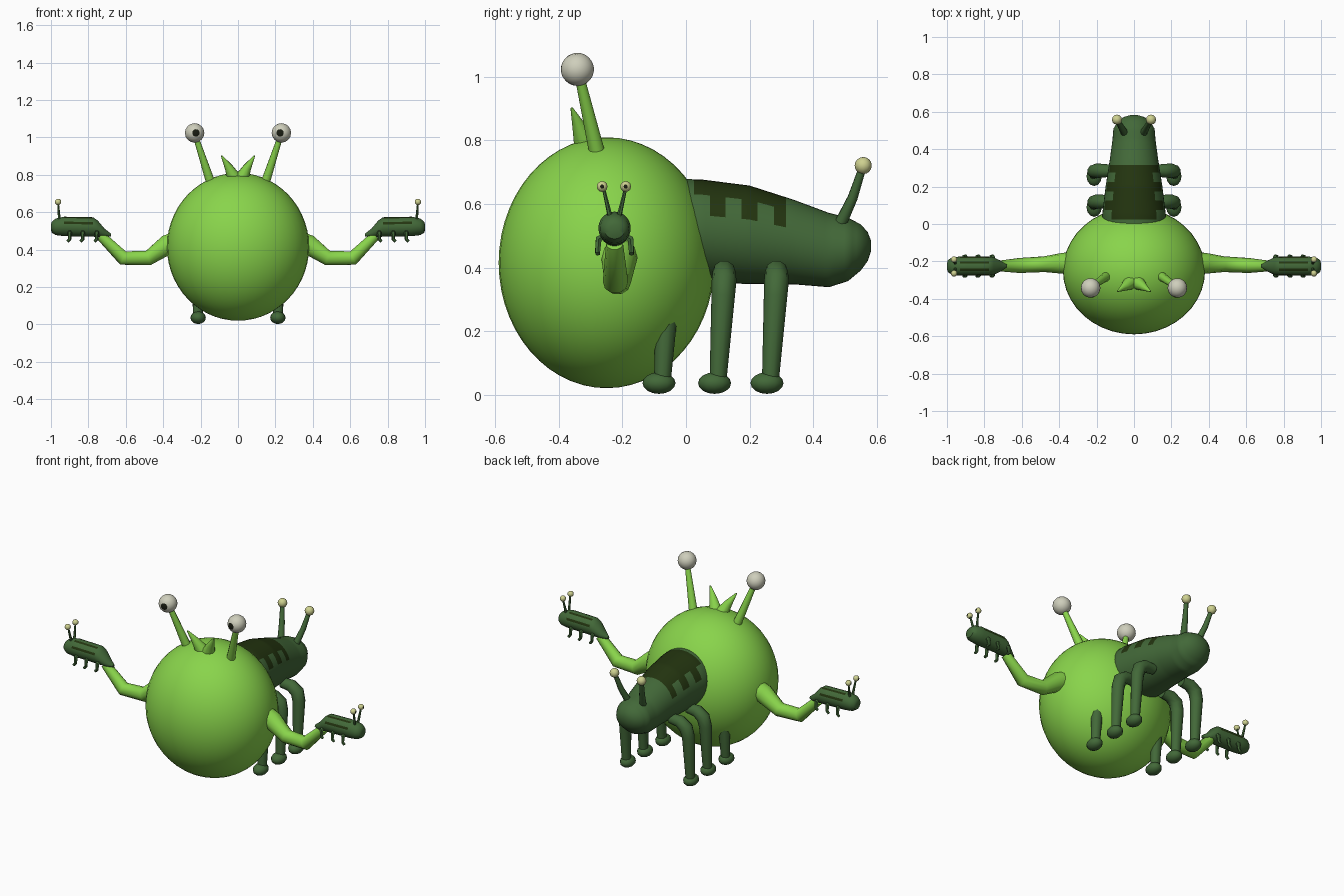
import bpy, bmesh, math
from mathutils import Vector

cube = bpy.data.objects.get("Cube")
if cube:
    bpy.data.objects.remove(cube)


def material(name, rgb):
    m = bpy.data.materials.new(name)
    m.use_nodes = True
    m.diffuse_color = (*rgb, 1)
    m.node_tree.nodes["Principled BSDF"].inputs["Base Color"].default_value = (*rgb, 1)
    return m


LIME = material("lime_green", (0.25, 0.66, 0.07))
GREEN = material("dark_green", (0.055, 0.14, 0.04))
PATCH = material("olive_black", (0.017, 0.035, 0.005))
WHITE = material("eye_white", (0.62, 0.62, 0.50))
CREAM = material("cream", (0.62, 0.64, 0.28))
BLACK = material("pupil_black", (0.01, 0.012, 0.006))


def smooth(obj, angle=40):
    bpy.ops.object.select_all(action="DESELECT")
    obj.select_set(True)
    bpy.context.view_layer.objects.active = obj
    bpy.ops.object.shade_smooth_by_angle(angle=math.radians(angle))


def finish(name, bm, mats, angle=40):
    bmesh.ops.recalc_face_normals(bm, faces=bm.faces)
    mesh = bpy.data.meshes.new(name)
    bm.to_mesh(mesh)
    bm.free()
    for m in mats:
        mesh.materials.append(m)
    obj = bpy.data.objects.new(name, mesh)
    bpy.context.collection.objects.link(obj)
    smooth(obj, angle)
    return obj


def tube(name, points, radii, mat, res=3):
    """Tapered round limb through the points."""
    cu = bpy.data.curves.new(name, "CURVE")
    cu.dimensions = "3D"
    cu.bevel_depth = 1
    cu.bevel_resolution = res
    cu.use_fill_caps = True
    sp = cu.splines.new("POLY")
    sp.points.add(len(points) - 1)
    for p, co, r in zip(sp.points, points, radii):
        p.co = (*co, 1)
        p.radius = r
    cu.materials.append(mat)
    obj = bpy.data.objects.new(name, cu)
    bpy.context.collection.objects.link(obj)
    bpy.ops.object.select_all(action="DESELECT")
    obj.select_set(True)
    bpy.context.view_layer.objects.active = obj
    bpy.ops.object.convert(target="MESH")
    smooth(bpy.context.view_layer.objects.active, 50)


def ball(name, loc, size, mat, look=None, seg=16, rings=16):
    """Ellipsoid; with a look direction it gets a pupil on that pole."""
    bm = bmesh.new()
    bmesh.ops.create_uvsphere(bm, u_segments=seg, v_segments=rings, radius=1)
    for f in bm.faces:
        f.material_index = int(look is not None and f.calc_center_median().normalized().z > 0.93)
    if look is not None:
        rot = Vector(look).to_track_quat("Z", "Y").to_matrix()
        bmesh.ops.rotate(bm, verts=bm.verts, matrix=rot)
    bmesh.ops.scale(bm, verts=bm.verts, vec=size)
    bmesh.ops.translate(bm, verts=bm.verts, vec=loc)
    return finish(name, bm, [mat, BLACK])


def loft(name, stations, step, sides, place, rule, mats, angle=40):
    """Skin oval rings (along, centre height, half width, half height)."""
    bm = bmesh.new()
    rows = []
    for a, b in zip(stations, stations[1:]):
        n = max(1, round((b[0] - a[0]) / step))
        rows += [[u + (v - u) * i / n for u, v in zip(a, b)] for i in range(n)]
    rows.append(stations[-1])
    ang = [math.tau * k / sides for k in range(sides)]
    rings = [[bm.verts.new(place(t, w * math.cos(q), zc + h * math.sin(q))) for q in ang]
             for t, zc, w, h in rows]
    for i in range(len(rows) - 1):
        t = (rows[i][0] + rows[i + 1][0]) / 2
        for k in range(sides):
            j = (k + 1) % sides
            f = bm.faces.new((rings[i][k], rings[i][j], rings[i + 1][j], rings[i + 1][k]))
            f.material_index = int(rule(t, ang[k] + math.pi / sides))
    bm.faces.new(rings[0])
    bm.faces.new(rings[-1])
    return finish(name, bm, mats, angle)


# Big round front body
ball("round_body", (0, -0.25, 0.415), (0.38, 0.34, 0.395), LIME, seg=40, rings=28)


# Rear body with a dark saddle and hanging stripes
def saddle(y, q):
    stripe = 0.07 < y < 0.13 or 0.17 < y < 0.22 or 0.27 < y < 0.32
    return 0.02 < y < 0.32 and math.sin(q) > (0.3 if stripe else 0.68)


loft("rear_body",
     [(-0.05, 0.515, 0.17, 0.165), (0.05, 0.515, 0.17, 0.162), (0.2, 0.503, 0.152, 0.155),
      (0.34, 0.48, 0.13, 0.133), (0.45, 0.455, 0.115, 0.117), (0.51, 0.457, 0.11, 0.1),
      (0.55, 0.463, 0.085, 0.073), (0.572, 0.466, 0.055, 0.046), (0.582, 0.468, 0.02, 0.018)],
     0.0125, 40, lambda t, w, z: (w, t, z), saddle, [GREEN, PATCH])


# Small creature on the end of each arm
def back_lines(x, q):
    c = abs(math.cos(q))
    return 0.77 < x < 0.93 and math.sin(q) > 0 and (0.3 < c < 0.52 or 0.9 < c < 0.97)


HAND = [(0.68, 0.478, 0.008, 0.008), (0.715, 0.49, 0.03, 0.024), (0.75, 0.512, 0.046, 0.044),
        (0.775, 0.521, 0.05, 0.052), (0.93, 0.524, 0.051, 0.052), (0.975, 0.522, 0.046, 0.044),
        (0.995, 0.52, 0.032, 0.03), (1.0, 0.52, 0.015, 0.015)]

for s, side in ((1, "left"), (-1, "right")):
    # Eye stalks, eyes and head spikes
    tube(f"eye_stalk_{side}", [(s * 0.14, -0.275, 0.74), (s * 0.225, -0.335, 1.0)],
         [0.026, 0.015], LIME)
    ball(f"eye_{side}", (s * 0.232, -0.342, 1.024), (0.052,) * 3, WHITE, (-s * 0.15, -1, 0))
    tube(f"head_spike_{side}", [(s * 0.015, -0.31, 0.77), (s * 0.05, -0.335, 0.84),
                                (s * 0.088, -0.36, 0.902)], [0.042, 0.023, 0.004], LIME)

    # Bent arm
    tube(f"arm_{side}", [(s * 0.28, -0.21, 0.46), (s * 0.38, -0.21, 0.425),
                         (s * 0.48, -0.215, 0.355), (s * 0.615, -0.222, 0.355),
                         (s * 0.735, -0.225, 0.475)], [0.06, 0.056, 0.042, 0.04, 0.027], LIME)

    # Hand creature with feelers and tiny legs
    loft(f"hand_creature_{side}", HAND, 0.04, 24,
         lambda t, w, z: (s * t, -0.225 + w, z), back_lines, [GREEN, PATCH])
    for d in (1, -1):
        tag = f"{side}_{'back' if d > 0 else 'front'}"
        tube(f"hand_feeler_{tag}", [(s * 0.955, -0.225 + d * 0.014, 0.56),
                                    (s * 0.962, -0.225 + d * 0.035, 0.65)], [0.008, 0.005], GREEN, 1)
        ball(f"hand_eye_{tag}", (s * 0.962, -0.227 + d * 0.037, 0.655), (0.017,) * 3, CREAM,
             (s, 0, 0), 12, 16)
        for i, x in enumerate((0.755, 0.83, 0.9)):
            tube(f"hand_leg_{tag}_{i + 1}",
                 [(s * x, -0.225 + d * 0.03, 0.5), (s * x, -0.225 + d * 0.05, 0.49),
                  (s * x, -0.225 + d * 0.053, 0.455), (s * (x + 0.012), -0.225 + d * 0.053, 0.443)],
                 [0.01, 0.012, 0.009, 0.008], GREEN, 1)

    # Rear feelers
    tube(f"rear_feeler_{side}", [(s * 0.05, 0.485, 0.535), (s * 0.072, 0.525, 0.62),
                                 (s * 0.09, 0.556, 0.715)], [0.02, 0.016, 0.012], GREEN)
    ball(f"rear_feeler_tip_{side}", (s * 0.091, 0.558, 0.721), (0.027,) * 3, CREAM, None, 12, 8)

    # Three walking legs with feet
    for name, y in (("front", -0.085), ("middle", 0.09), ("rear", 0.255)):
        tube(f"{name}_leg_{side}",
             [(s * 0.1, y + 0.03, 0.39), (s * 0.16, y + 0.03, 0.388), (s * 0.2, y + 0.03, 0.36),
              (s * 0.213, y + 0.027, 0.31), (s * 0.215, y + 0.01, 0.03)],
             [0.03, 0.036, 0.039, 0.037, 0.026], GREEN)
        ball(f"{name}_foot_{side}", (s * 0.213, y, 0.036), (0.041, 0.052, 0.034), GREEN, None, 12, 8)
